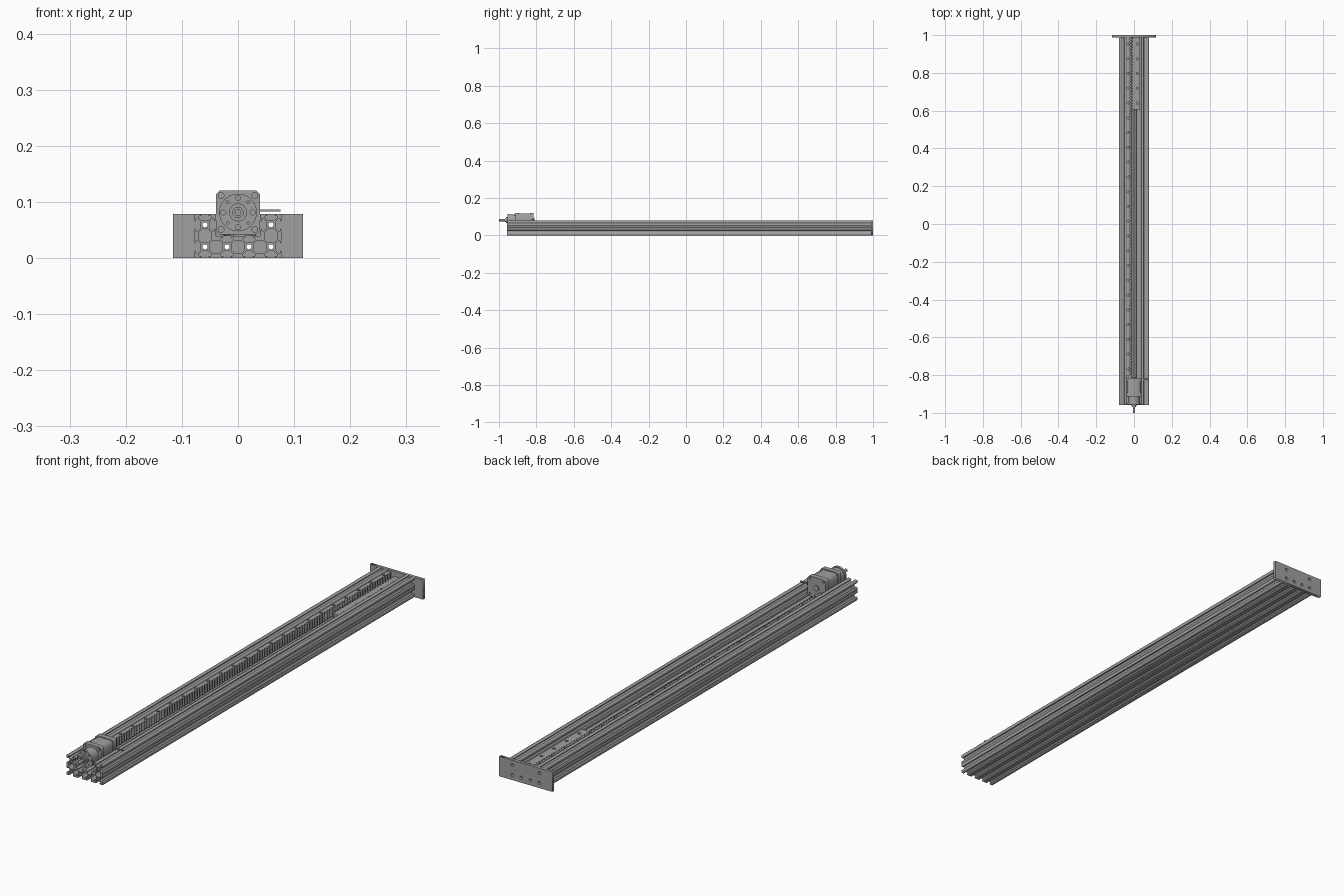
import bpy
from math import pi, cos, sin, radians
from mathutils import Matrix

cube = bpy.data.objects.get("Cube")
if cube:
    bpy.data.objects.remove(cube, do_unlink=True)

grey = bpy.data.materials.new("machine grey")
grey.use_nodes = True
grey.diffuse_color = (0.35, 0.35, 0.35, 1)
grey.node_tree.nodes["Principled BSDF"].inputs["Base Color"].default_value = (0.35, 0.35, 0.35, 1)

CELL = 0.0392          # size of one rail cell
MM = CELL / 20
FRONT, BACK = -0.957, 0.988
AXIS_Z = 0.081         # motor axis height


def ring(x, y, r, n=16):
    return [(x + r * cos(2 * pi * i / n), y + r * sin(2 * pi * i / n)) for i in range(n)]


def chamfered(h, c):
    return [(h, c - h), (h, h - c), (h - c, h), (c - h, h),
            (-h, h - c), (-h, c - h), (c - h, -h), (h - c, -h)]


def prism(name, loops, start, end, axis="Y", shift=(0, 0), smooth=False):
    """Extrude a filled outline with holes along Y (outline in XZ) or Z (outline in XY)."""
    curve = bpy.data.curves.new(name, "CURVE")
    curve.dimensions = "2D"
    curve.fill_mode = "BOTH"
    curve.extrude = (end - start) / 2
    for loop in loops:
        spline = curve.splines.new("POLY")
        spline.points.add(len(loop) - 1)
        for point, (x, y) in zip(spline.points, loop):
            point.co = (x + shift[0], y + shift[1], 0, 1)
        spline.use_cyclic_u = True
    obj = bpy.data.objects.new(name, curve)
    bpy.context.collection.objects.link(obj)
    bpy.ops.object.select_all(action="DESELECT")
    obj.select_set(True)
    bpy.context.view_layer.objects.active = obj
    bpy.ops.object.convert(target="MESH")
    obj = bpy.context.object
    mid = (start + end) / 2
    if axis == "Y":
        move = Matrix.Translation((0, mid, 0)) @ Matrix.Rotation(pi / 2, 4, "X")
    else:
        move = Matrix.Translation((0, 0, mid))
    obj.data.transform(move)
    obj.data.materials.clear()
    obj.data.materials.append(grey)
    if smooth:
        bpy.ops.object.shade_smooth_by_angle(angle=radians(35))
    return obj


# Channel rail: four cells below, one at each side above, slotted on open sides
cells = {(i, 0) for i in range(4)} | {(0, 1), (3, 1)}
open_side = [(3.9, 2.84), (6.56, 5.5), (8.2, 5.5), (8.2, 3.1), (10, 4.58)]
joined_side = [(3.9, 2.84), (6.56, 5.5), (10, 5.5)]


def centre(cell):
    return (cell[0] - 1.5) * CELL, (cell[1] + 0.5) * CELL


for cell in sorted(cells):
    outline = []
    for dx, dy in ((1, 0), (0, 1), (-1, 0), (0, -1)):
        side = joined_side if (cell[0] + dx, cell[1] + dy) in cells else open_side
        half = [(a, -b) for a, b in reversed(side)] + side + [(10, 10)]
        outline += [((a * dx - b * dy) * MM, (a * dy + b * dx) * MM) for a, b in half]
    prism(f"rail_cell_{cell[0]}_{cell[1]}", [outline, ring(0, 0, 0.0046, 12)],
          FRONT, BACK, shift=centre(cell))

# End plate with a bolt hole behind each cell
w, h = 0.116, 2 * CELL
plate = [(-w, 0), (w, 0), (w, h), (-w, h)]
prism("end_plate", [plate] + [ring(*centre(c), 0.006) for c in sorted(cells)], BACK, 1.0)


# Toothed racks lying in the channel, drilled at an even pitch
HOLE_STEP = 0.0782
TOOTH = HOLE_STEP / 5


def rack(name, back_x, root_x, tip_x, y0, hole_x, count, z0, z1):
    outline = [(back_x, BACK), (back_x, y0)]
    y = y0
    while y + TOOTH <= BACK:
        outline += [(root_x, y), (root_x, y + 0.25 * TOOTH), (tip_x, y + 0.45 * TOOTH),
                    (tip_x, y + 0.8 * TOOTH)]
        y += TOOTH
    outline += [(root_x, y), (root_x, BACK)]
    holes = [ring(hole_x, 0.953 - i * HOLE_STEP, 0.006, 12) for i in range(count)]
    prism(name, [outline] + holes, z0, z1, axis="Z")


rack("long_rack", -0.039, -0.024, -0.017, -0.805, -0.031, 23, CELL, 0.072)
rack("short_rack", 0.032, -0.008, -0.016, 0.605, 0.018, 5, CELL, 0.058)

# Motor: square body, end caps, round gearbox, boss and shaft
axis = (0, AXIS_Z)
corners = [(sx * 0.03, sz * 0.03) for sx in (-1, 1) for sz in (-1, 1)]
prism("motor_body", [chamfered(0.036, 0.010)], -0.895, -0.83, shift=axis)
prism("motor_front_cap", [chamfered(0.0395, 0.007)] + [ring(*c, 0.004, 12) for c in corners],
      -0.912, -0.893, shift=axis)
prism("motor_rear_cap", [chamfered(0.0395, 0.007)] + [ring(*c, 0.004, 12) for c in corners],
      -0.835, -0.815, shift=axis)
for i, (x, z) in enumerate(corners):
    prism(f"motor_bolt_{i}", [ring(x, z, 0.006, 12)], -0.917, -0.912, shift=axis, smooth=True)
prism("gearbox", [ring(0, 0, 0.031, 40)], -0.945, -0.91, shift=axis, smooth=True)
face_holes = [ring(0.026 * cos(a * pi / 4), 0.026 * sin(a * pi / 4), 0.0045 if a % 2 == 0 else 0.0025, 12)
              for a in range(8)]
prism("gearbox_face", [ring(0, 0, 0.0335, 40)] + face_holes, -0.955, -0.945, shift=axis, smooth=True)
prism("shaft_boss", [ring(0, 0, 0.016, 24)], -0.962, -0.955, shift=axis, smooth=True)
prism("shaft_collar", [ring(0, 0, 0.010, 20)], -0.968, -0.962, shift=axis, smooth=True)
prism("shaft", [ring(0, 0, 0.006, 16)], -1.0, -0.968, shift=axis, smooth=True)
prism("motor_rear_boss", [ring(0, 0, 0.011, 20)], -0.815, -0.810, shift=axis, smooth=True)

# Thin cable lug sticking out of the motor's side
prism("cable_lug", [[(0.036, 0.083), (0.076, 0.083), (0.076, 0.086), (0.036, 0.086)]], -0.826, -0.819)
